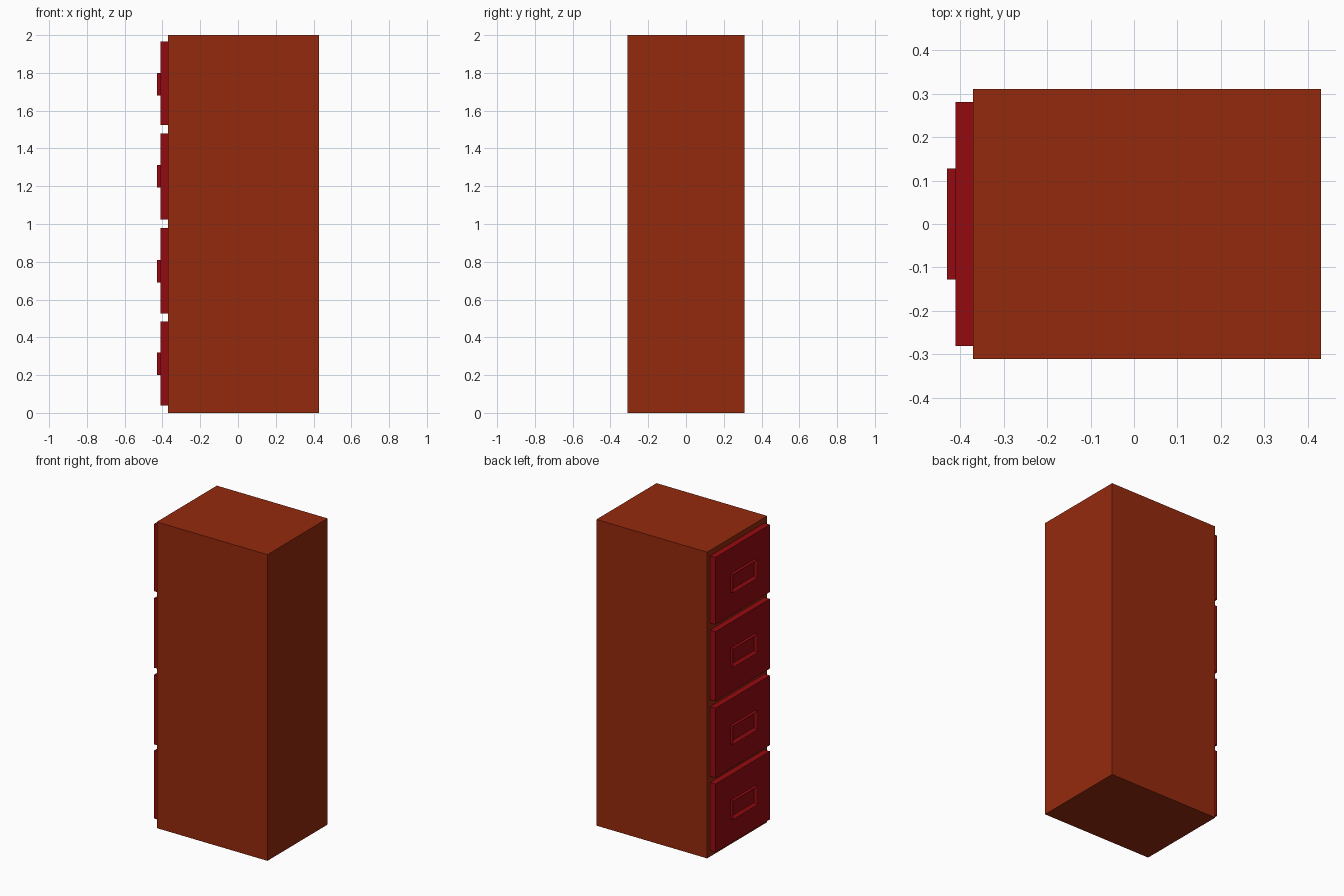
import bpy, bmesh
from mathutils import Matrix, Vector

if "Cube" in bpy.data.objects:
    bpy.data.objects.remove(bpy.data.objects["Cube"])


def material(name, rgb):
    m = bpy.data.materials.new(name)
    m.diffuse_color = (*rgb, 1)
    m.use_nodes = True
    m.node_tree.nodes["Principled BSDF"].inputs["Base Color"].default_value = m.diffuse_color
    return m


def box(name, x, y, z, mat, frame=0.0):
    """Box from (min, max) ranges; frame > 0 sinks a rimmed pocket into the -x face."""
    bm = bmesh.new()
    lo, hi = Vector((x[0], y[0], z[0])), Vector((x[1], y[1], z[1]))
    bmesh.ops.create_cube(bm, size=1, matrix=Matrix.Translation((lo + hi) / 2)
                          @ Matrix.Diagonal((*(hi - lo), 1)))
    if frame:
        bm.normal_update()
        front = [f for f in bm.faces if f.normal.x < -0.9]
        bmesh.ops.inset_region(bm, faces=front, thickness=frame)
        bmesh.ops.translate(bm, verts=front[0].verts, vec=(0.9 * (x[1] - x[0]), 0, 0))
    me = bpy.data.meshes.new(name)
    bm.to_mesh(me)
    bm.free()
    me.materials.append(mat)
    ob = bpy.data.objects.new(name, me)
    bpy.context.collection.objects.link(ob)
    return ob


body_mat = material("rust_brown", (0.30, 0.023, 0.004))
drawer_mat = material("dark_red", (0.30, 0.003, 0.005))

# Cabinet carcass
box("cabinet_body", (-0.37, 0.43), (-0.31, 0.31), (0, 2), body_mat)

# Drawer fronts on the -x side, each with a framed pull
drawers = [(0.04, 0.485, 0.26), (0.525, 0.98, 0.75),
           (1.025, 1.48, 1.253), (1.525, 1.965, 1.74)]
for i, (z0, z1, pull) in enumerate(drawers, 1):
    box(f"drawer_front_{i}", (-0.41, -0.37), (-0.28, 0.28), (z0, z1), drawer_mat)
    box(f"drawer_pull_{i}", (-0.43, -0.41), (-0.128, 0.128),
        (pull - 0.06, pull + 0.06), drawer_mat, frame=0.02)
